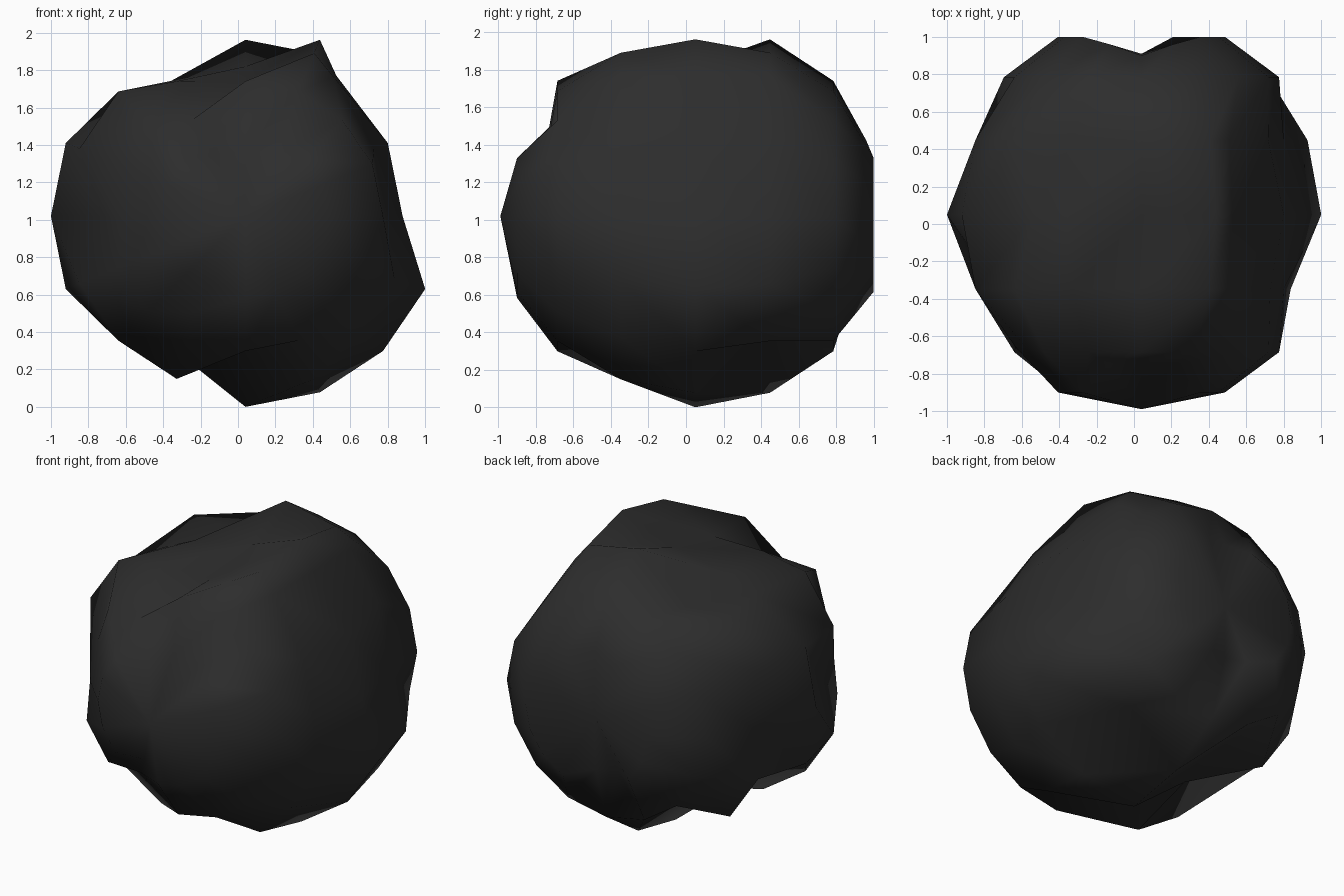
import bpy, bmesh, math
from mathutils import Matrix, Vector

cube = bpy.data.objects.get("Cube")
if cube:
    bpy.data.objects.remove(cube)

SEGMENTS, RINGS = 16, 8
STEP = 2 * math.pi / SEGMENTS

# Dents in the boulder: shift, then the (ring front to back, segment) points it moves
DENTS = [
    # hollow on the +x side
    ((-0.2, 0, 0), [(-1, 0), (0, 0), (1, 0), (-1, 1), (0, 1)]),
    ((-0.21, 0, 0.08), [(1, 1), (1, 2), (-1, 2)]),
    ((-0.25, 0, 0.03), [(0, 2)]),
    ((-0.09, 0, 0.02), [(-1, 15), (-1, 14)]),
    # hollow on top
    ((0, 0, -0.22), [(0, 4), (-1, 4), (0, 5), (1, 5)]),
    ((0, 0, -0.15), [(-1, 5), (-2, 5)]),
    ((0.16, 0, -0.08), [(0, 6)]),
    # hollow on the -x side
    ((0.2, 0, 0), [(1, 8), (-1, 8)]),
    ((0.06, 0.03, -0.02), [(-2, 7), (-2, 8)]),
    ((0.25, 0, 0.15), [(0, 10)]),
    # hollows underneath
    ((0, 0, 0.24), [(-1, 12), (0, 11), (1, 11), (1, 13)]),
    ((0, 0, 0.15), [(-2, 11)]),
    # hollows near the front and back
    ((0, 0.15, -0.08), [(-3, 3), (-3, 4), (-3, 5)]),
    ((0, 0.1, 0.05), [(-3, 11)]),
    ((0, -0.1, 0), [(3, 4)]),
    ((0, -0.04, 0), [(3, 3), (3, 5)]),
    ((0, -0.1, 0.08), [(3, 11), (3, 12)]),
    ((0, -0.18, 0), [(4, 0)]),
]
SHIFT = {point: Vector(shift) for shift, points in DENTS for point in points}

# Sphere with its poles facing front and back
bm = bmesh.new()
bmesh.ops.create_uvsphere(bm, u_segments=SEGMENTS, v_segments=RINGS, radius=1,
                          matrix=Matrix.Rotation(math.pi / 2, 4, 'X'))
place = {}
for v in bm.verts:
    ring = round(math.asin(max(-1, min(1, v.co.y))) / STEP)
    seg = round(math.atan2(v.co.z, v.co.x) / STEP) % SEGMENTS
    place[v] = (ring, 0 if abs(ring) == 4 else seg)

# Split every quad along the same diagonal
for f in [f for f in bm.faces if len(f.verts) == 4]:
    a, b, c, d = f.verts
    rise = place[c][0] - place[a][0]
    turn = (place[c][1] - place[a][1] + 8) % SEGMENTS - 8
    pair = (a, c) if rise * turn < 0 else (b, d)
    bmesh.utils.face_split(f, *pair)

# Set the proportions, broaden the end caps and press in the dents
for v, key in place.items():
    cap = 1.12 if abs(key[0]) == 3 else 1
    v.co = v.co * Vector((1.04 * cap, 1.04, 1.02 * cap))
    v.co += Vector((0.04, 0.05, 1.02)) + SHIFT.get(key, Vector())
    if cap > 1:
        v.co.y -= math.copysign(0.01, key[0])
bmesh.ops.recalc_face_normals(bm, faces=bm.faces)
for f in bm.faces:
    f.smooth = True

mesh = bpy.data.meshes.new("boulder")
bm.to_mesh(mesh)
bm.free()
boulder = bpy.data.objects.new("boulder", mesh)
bpy.context.collection.objects.link(boulder)

# Dark stone colour
stone = bpy.data.materials.new("dark stone")
stone.use_nodes = True
stone.diffuse_color = (0.026, 0.026, 0.026, 1)
stone.node_tree.nodes["Principled BSDF"].inputs["Base Color"].default_value = stone.diffuse_color
mesh.materials.append(stone)
